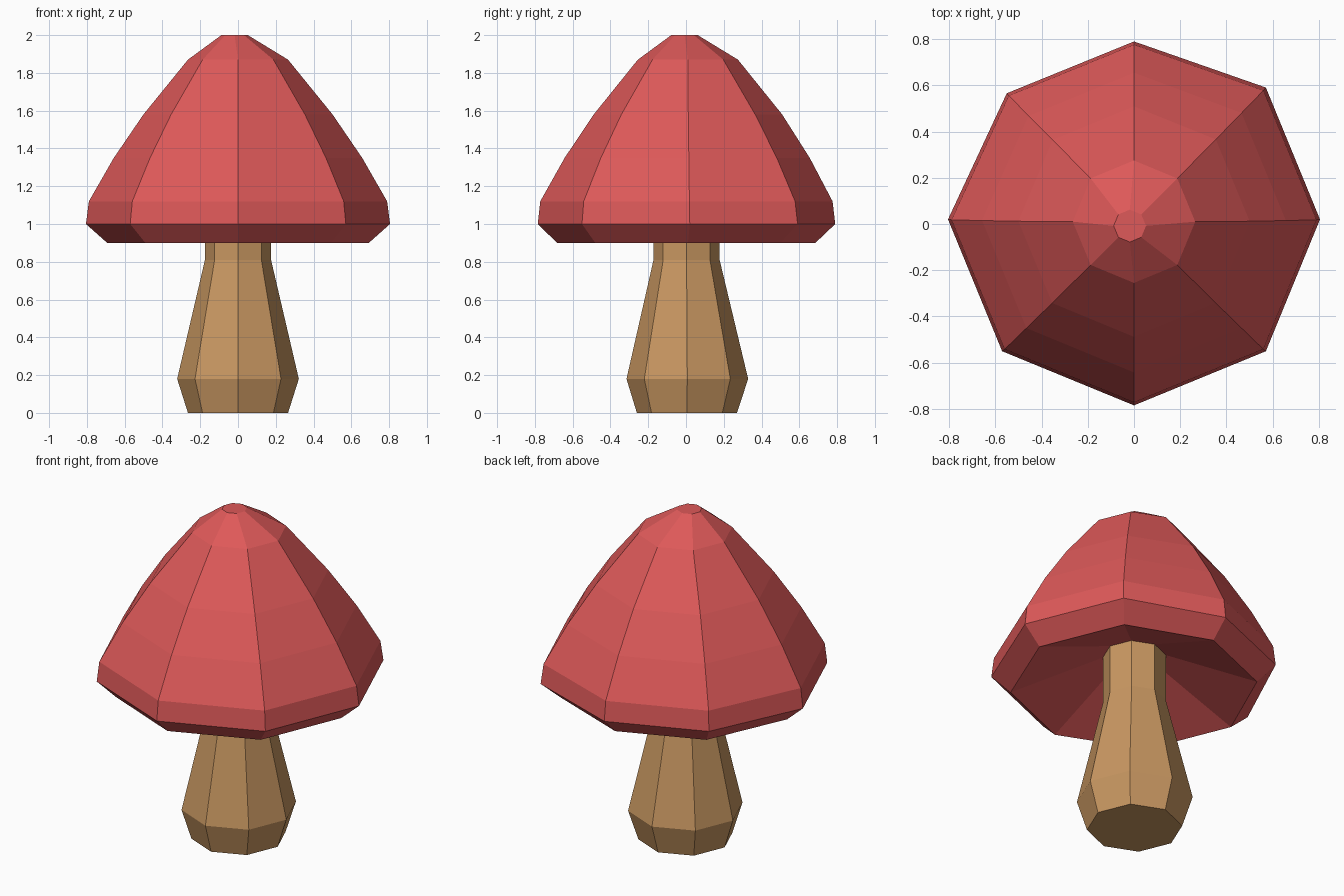
import bpy, bmesh, math

if "Cube" in bpy.data.objects:
    bpy.data.objects.remove(bpy.data.objects["Cube"])

SIDES = 8


def material(name, rgb):
    m = bpy.data.materials.new(name)
    m.diffuse_color = (*rgb, 1)
    m.use_nodes = True
    m.node_tree.nodes["Principled BSDF"].inputs["Base Color"].default_value = m.diffuse_color
    return m


def lathe(name, rings, mat, wobble=None):
    """Skin octagonal rings (radius, z, centre x, centre y, wobble weight)."""
    bm = bmesh.new()
    loops = []
    for r, z, cx, cy, w in rings:
        loop = []
        for i in range(SIDES):
            a = math.tau * i / SIDES
            dx, dy = wobble[i] if wobble else (0, 0)
            loop.append(bm.verts.new((cx + r * math.cos(a) + w * dx,
                                      cy + r * math.sin(a) + w * dy, z)))
        loops.append(loop)
    for lo, hi in zip(loops, loops[1:]):
        for i in range(SIDES):
            j = (i + 1) % SIDES
            bm.faces.new((lo[i], lo[j], hi[j], hi[i]))
    bm.faces.new(loops[0][::-1])
    bm.faces.new(loops[-1])
    bmesh.ops.recalc_face_normals(bm, faces=bm.faces)
    me = bpy.data.meshes.new(name)
    bm.to_mesh(me)
    bm.free()
    me.materials.append(mat)
    ob = bpy.data.objects.new(name, me)
    bpy.context.collection.objects.link(ob)
    return ob


red = material("cap_red", (0.73, 0.10, 0.10))
tan = material("stem_tan", (0.58, 0.31, 0.12))

# Stem: flared foot tapering to a straight neck that runs up into the cap
lathe("stem", [
    (0.265, 0.00, 0, 0.005, 0),
    (0.322, 0.18, 0, 0.007, 0),
    (0.175, 0.81, 0, 0.003, 0),
    (0.175, 1.11, 0, 0.003, 0),
], tan)

# Cap: hollow underside, rim, then dome; the rim is slightly irregular
rim_wobble = [(0.005, 0.02), (0.005, 0.025), (0, -0.01), (-0.0, 0.0),
              (-0.005, 0.02), (-0.005, 0.015), (0, 0.015), (0.005, 0.015)]
rim_wobble[3] = (0.015, 0)
lathe("cap", [
    (0.15, 1.11, 0, 0, 0),
    (0.69, 0.90, 0, 0, 0.5),
    (0.80, 1.00, 0, 0, 1),
    (0.785, 1.12, 0, 0, 0.9),
    (0.655, 1.35, 0, 0.005, 0.5),
    (0.50, 1.58, 0, 0.01, 0.1),
    (0.265, 1.87, 0, 0.01, 0),
    (0.07, 2.00, -0.018, -0.008, 0),
], red, rim_wobble)
